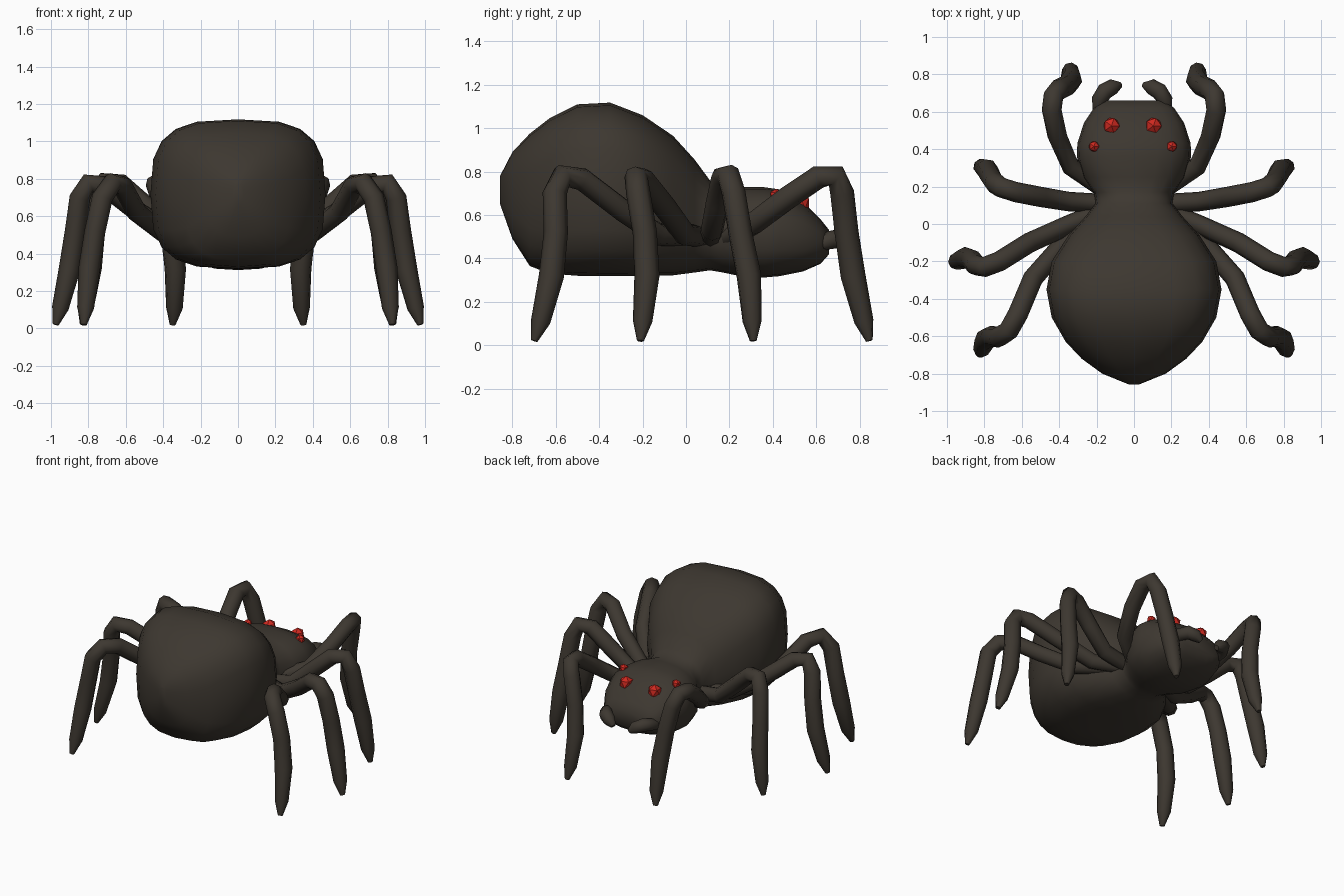
import bpy, bmesh, math
from mathutils import Vector

if "Cube" in bpy.data.objects:
    bpy.data.objects.remove(bpy.data.objects["Cube"], do_unlink=True)


def material(name, rgb, rough):
    m = bpy.data.materials.new(name)
    m.use_nodes = True
    m.diffuse_color = (*rgb, 1)
    b = m.node_tree.nodes["Principled BSDF"]
    b.inputs["Base Color"].default_value = (*rgb, 1)
    b.inputs["Roughness"].default_value = rough
    return m


BROWN = material("dark brown", (0.047, 0.039, 0.030), 0.8)
RED = material("eye red", (0.62, 0.022, 0.014), 0.5)


def finish(bm, name, mat, angle):
    bmesh.ops.recalc_face_normals(bm, faces=bm.faces)
    me = bpy.data.meshes.new(name)
    bm.to_mesh(me)
    bm.free()
    ob = bpy.data.objects.new(name, me)
    bpy.context.collection.objects.link(ob)
    me.materials.append(mat)
    bpy.ops.object.select_all(action='DESELECT')
    ob.select_set(True)
    bpy.context.view_layer.objects.active = ob
    bpy.ops.object.shade_smooth_by_angle(angle=math.radians(angle))
    return ob


def loft(name, rings, mat, angle=60):
    """Skin a list of point rings and cap both ends."""
    bm = bmesh.new()
    vs = [[bm.verts.new(p) for p in r] for r in rings]
    n = len(rings[0])
    for a, b in zip(vs, vs[1:]):
        for i in range(n):
            j = (i + 1) % n
            bm.faces.new((a[i], a[j], b[j], b[i]))
    bm.faces.new(vs[0])
    bm.faces.new(vs[-1])
    return finish(bm, name, mat, angle)


def tube(name, path, radii, mat, sides=8):
    """Sweep a round section along a path, one radius per point."""
    pts = [Vector(p) for p in path]
    tang = [(pts[min(i + 1, len(pts) - 1)] - pts[max(i - 1, 0)]).normalized()
            for i in range(len(pts))]
    u = tang[0].orthogonal().normalized()
    rings = []
    for i, (p, t, r) in enumerate(zip(pts, tang, radii)):
        if i:
            u = tang[i - 1].rotation_difference(t) @ u
        v = t.cross(u)
        rings.append([p + (u * math.cos(a) + v * math.sin(a)) * r
                      for a in (2 * math.pi * k / sides for k in range(sides))])
    return loft(name, rings, mat)


# Body: rounded-box sections along y (y, half width, bottom, top, squareness)
SECTIONS = [
    (-0.857, 0.03, 0.65, 0.78, 2.2),
    (-0.80, 0.17, 0.49, 0.89, 2.5),
    (-0.72, 0.28, 0.365, 0.975, 2.8),
    (-0.63, 0.365, 0.33, 1.045, 3.0),
    (-0.50, 0.44, 0.32, 1.11, 3.1),
    (-0.35, 0.468, 0.318, 1.118, 3.1),
    (-0.20, 0.44, 0.32, 1.06, 3.0),
    (-0.06, 0.35, 0.322, 0.965, 2.8),
    (0.04, 0.26, 0.335, 0.855, 2.5),
    (0.11, 0.205, 0.345, 0.76, 2.4),
    (0.17, 0.215, 0.335, 0.72, 2.4),
    (0.25, 0.275, 0.318, 0.728, 2.5),
    (0.36, 0.305, 0.312, 0.728, 2.6),
    (0.43, 0.303, 0.318, 0.718, 2.6),
    (0.54, 0.268, 0.34, 0.66, 2.6),
    (0.62, 0.215, 0.375, 0.58, 2.6),
    (0.66, 0.165, 0.42, 0.53, 2.6),
]


def section(y, w, z0, z1, n, count=20):
    ring = []
    for k in range(count):
        a = 2 * math.pi * k / count
        c, s = math.cos(a), math.sin(a)
        x = math.copysign(abs(c) ** (2 / n), c) * w
        z = math.copysign(abs(s) ** (2 / n), s) * (z1 - z0) / 2
        ring.append((x, y, (z0 + z1) / 2 + z))
    return ring


loft("body", [section(*s) for s in SECTIONS], BROWN)

# Legs: centre lines for one side, hip to foot
LEGS = {
    "head_leg": [(0.18, 0.2, 0.5), (0.34, 0.31, 0.56), (0.41, 0.47, 0.68),
                 (0.44, 0.61, 0.775), (0.43, 0.69, 0.78), (0.40, 0.72, 0.70),
                 (0.36, 0.74, 0.52), (0.335, 0.77, 0.32), (0.34, 0.82, 0.11), (0.35, 0.845, 0.02)],
    "second_leg": [(0.15, 0.11, 0.5), (0.35, 0.12, 0.53), (0.50, 0.145, 0.66),
                   (0.63, 0.17, 0.775), (0.71, 0.195, 0.785), (0.745, 0.22, 0.70),
                   (0.765, 0.25, 0.52), (0.785, 0.29, 0.32), (0.815, 0.305, 0.11), (0.83, 0.31, 0.02)],
    "third_leg": [(0.15, 0.08, 0.5), (0.35, -0.005, 0.51), (0.56, -0.1, 0.64),
                  (0.72, -0.2, 0.765), (0.80, -0.23, 0.775), (0.845, -0.22, 0.70),
                  (0.87, -0.19, 0.52), (0.90, -0.18, 0.32), (0.95, -0.2, 0.11), (0.975, -0.21, 0.02)],
    "abdomen_leg": [(0.2, 0.03, 0.5), (0.40, -0.13, 0.51), (0.54, -0.29, 0.62),
                    (0.62, -0.48, 0.765), (0.67, -0.57, 0.78), (0.725, -0.605, 0.70),
                    (0.765, -0.60, 0.52), (0.795, -0.62, 0.32), (0.815, -0.67, 0.11), (0.825, -0.70, 0.02)],
}
RADII = [0.05, 0.052, 0.054, 0.054, 0.054, 0.056, 0.056, 0.058, 0.045, 0.016]

# Feelers on the head
FEELER = [(0.18, 0.60, 0.46), (0.175, 0.665, 0.485), (0.145, 0.71, 0.49),
          (0.10, 0.735, 0.47), (0.065, 0.742, 0.44)]


def eye(name, x, y, z, r):
    bm = bmesh.new()
    bmesh.ops.create_icosphere(bm, subdivisions=1, radius=r)
    finish(bm, name, RED, 20).location = (x, y, z)


for side, s in (("left", 1), ("right", -1)):
    for name, path in LEGS.items():
        tube(f"{name}_{side}", [(s * x, y, z) for x, y, z in path], RADII, BROWN)
    tube(f"feeler_{side}", [(s * x - 0.01, y, z) for x, y, z in FEELER],
         [0.03, 0.042, 0.046, 0.042, 0.018], BROWN)
    # Eyes, large front pair and small outer pair
    eye(f"large_eye_{side}", s * 0.112 - 0.008, 0.525, 0.655, 0.048)
    eye(f"small_eye_{side}", s * 0.208 - 0.006, 0.415, 0.69, 0.031)
